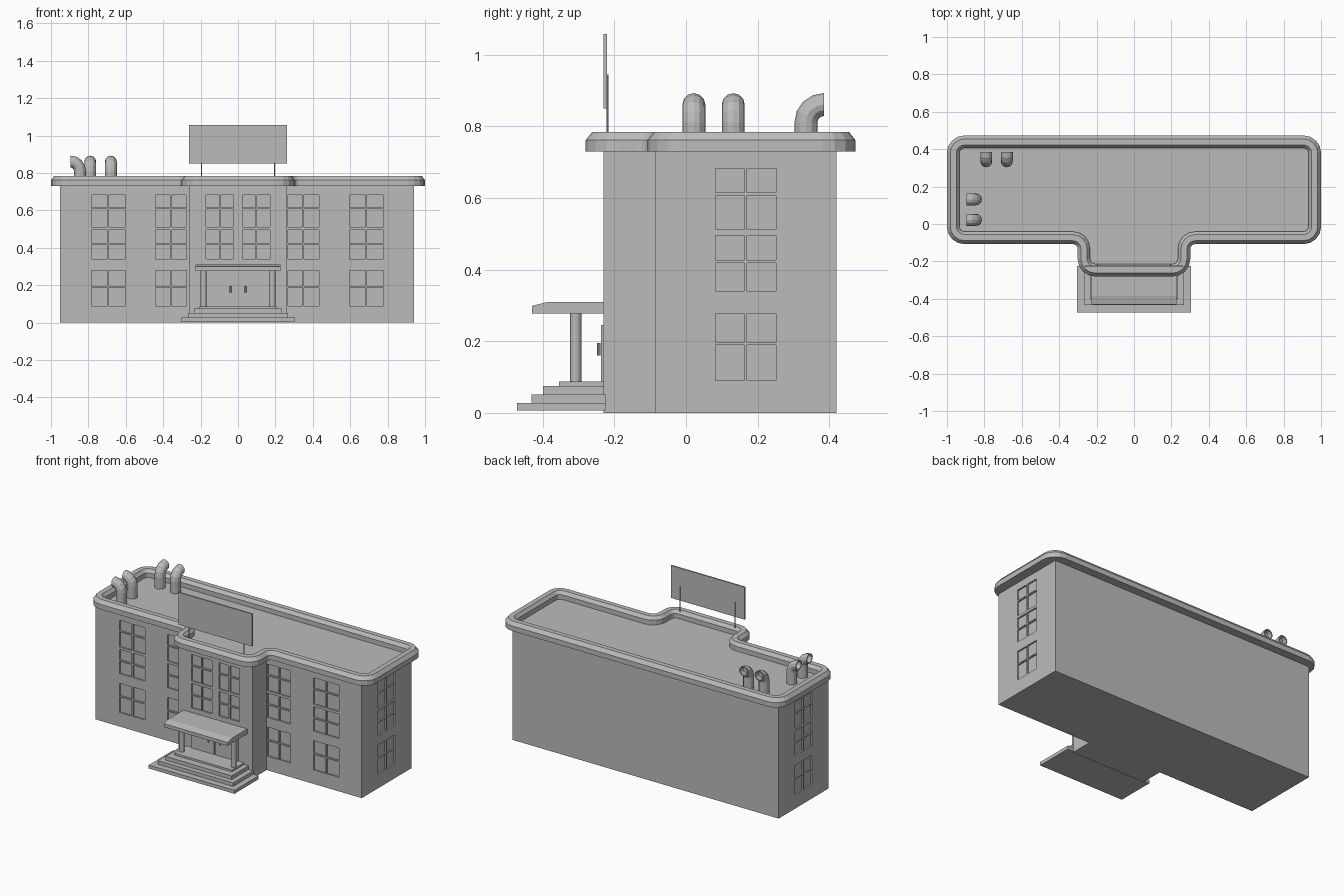
import bpy, bmesh
from math import sin, cos, pi
from mathutils import Vector

cube = bpy.data.objects.get("Cube")
if cube:
    bpy.data.objects.remove(cube, do_unlink=True)

GREY = bpy.data.materials.new("plain_grey")
GREY.use_nodes = True
GREY.diffuse_color = (0.5, 0.5, 0.5, 1)
GREY.node_tree.nodes["Principled BSDF"].inputs["Base Color"].default_value = (0.5, 0.5, 0.5, 1)


def finish(name, bm):
    bmesh.ops.recalc_face_normals(bm, faces=bm.faces)
    mesh = bpy.data.meshes.new(name)
    bm.to_mesh(mesh)
    bm.free()
    mesh.materials.append(GREY)
    ob = bpy.data.objects.new(name, mesh)
    bpy.context.collection.objects.link(ob)
    return ob


def add_box(bm, x, y, z):
    """Add a box given its (low, high) range on each axis."""
    verts = bmesh.ops.create_cube(bm, size=1)["verts"]
    for v in verts:
        v.co = [r[0] if c < 0 else r[1] for c, r in zip(v.co, (x, y, z))]


def box(name, x, y, z):
    bm = bmesh.new()
    add_box(bm, x, y, z)
    return finish(name, bm)


def prism(name, points, direction):
    """Extrude a flat outline along a vector."""
    bm = bmesh.new()
    face = bm.faces.new([bm.verts.new(p) for p in points])
    top = bmesh.ops.extrude_face_region(bm, geom=[face])["geom"]
    bmesh.ops.translate(bm, vec=direction, verts=[g for g in top if isinstance(g, bmesh.types.BMVert)])
    return finish(name, bm)


def cylinder(name, x, y, z, radius, sides):
    bm = bmesh.new()
    bmesh.ops.create_cone(bm, cap_ends=True, segments=sides, radius1=radius, radius2=radius, depth=z[1] - z[0])
    bmesh.ops.translate(bm, vec=(x, y, sum(z) / 2), verts=bm.verts)
    return finish(name, bm)


def tee(left, right, back, front, half, porch):
    """Counter-clockwise T-shaped plan."""
    return [(left, front), (-half, front), (-half, porch), (half, porch),
            (half, front), (right, front), (right, back), (left, back)]


# Walls: T-shaped block
walls = prism("walls", [(x, y, 0) for x, y in tee(-0.953, 0.94, 0.42, -0.085, 0.263, -0.23)], (0, 0, 0.735))

# Window recesses: four panes each, cut into the walls
DEPTH, BAR = 0.01, 0.004
FLOORS = [(0.09, 0.193, 0.278), (0.34, 0.423, 0.496), (0.512, 0.611, 0.683)]
panes = bmesh.new()


def window(span, floor, wall, along_x):
    low, split, high = floor
    mid = sum(span) / 2
    depth = (wall - DEPTH, wall + DEPTH)
    for s in ((span[0], mid - BAR), (mid + BAR, span[1])):
        for z in ((low, split - BAR), (split + BAR, high)):
            add_box(panes, *((s, depth) if along_x else (depth, s)), z)


for i, floor in enumerate(FLOORS):
    for span in ((-0.784, -0.602), (-0.442, -0.276), (0.268, 0.432), (0.596, 0.777)):
        window(span, floor, -0.085, True)
    for wall in (-0.953, 0.94):
        window((0.082, 0.252), floor, wall, False)
    if i:
        for span in ((-0.17, -0.025), (0.025, 0.172)):
            window(span, floor, -0.23, True)
cutter = finish("window_cutter", panes)
cutter.hide_render = True
cutter.hide_viewport = True
cut = walls.modifiers.new("windows", "BOOLEAN")
cut.operation = "DIFFERENCE"
cut.solver = "EXACT"
cut.object = cutter


# Cornice: faceted profile swept round the rounded plan
def rounded(points, radius, steps=4):
    path = []
    for i, p in enumerate(points):
        p = Vector(p)
        a = p + (Vector(points[i - 1]) - p).normalized() * radius
        b = p + (Vector(points[(i + 1) % len(points)]) - p).normalized() * radius
        centre = a + b - p
        for k in range(steps + 1):
            t = k / steps * pi / 2
            path.append(centre + (a - centre) * cos(t) + (b - centre) * sin(t))
    return path


path = rounded(tee(-0.966, 0.966, 0.439, -0.073, 0.267, -0.246), 0.06)
profile = [(0.034, 0.73), (0.034, 0.762), (0.016, 0.785), (-0.016, 0.785), (-0.032, 0.765), (-0.032, 0.73)]
bm = bmesh.new()
rings = []
for i, p in enumerate(path):
    d0 = (p - path[i - 1]).normalized()
    d1 = (path[(i + 1) % len(path)] - p).normalized()
    n = Vector((d0.y + d1.y, -d0.x - d1.x)).normalized()
    n /= n.dot(Vector((d0.y, -d0.x)))
    rings.append([bm.verts.new((p.x + n.x * o, p.y + n.y * o, z)) for o, z in profile])
for i, ring in enumerate(rings):
    for j in range(len(profile)):
        bm.faces.new((rings[i - 1][j - 1], rings[i - 1][j], ring[j], ring[j - 1]))
finish("cornice", bm)


# Roof vents: hollow bent pipes
def vent(name, x, y, direction, sides=12):
    d = Vector(direction)
    side = Vector((-d.y, d.x, 0))
    up = Vector((0, 0, 1))
    base = Vector((x, y, 0.73))
    bend, radius, elbow = 0.05, 0.032, 0.811
    stations = [(base, d)]
    for k in range(5):
        t = k / 4 * pi / 2
        centre = Vector((x, y, elbow)) + d * bend * (1 - cos(t)) + up * bend * sin(t)
        stations.append((centre, d * cos(t) - up * sin(t)))
    stations = [(c, n, radius) for c, n in stations]
    c, n, _ = stations[-1]
    stations += [(c, n, 0.025), (c - d * 0.03, n, 0.025)]
    bm = bmesh.new()
    rings = [[bm.verts.new(c + (n * cos(a) + side * sin(a)) * r)
              for a in (2 * pi * k / sides for k in range(sides))] for c, n, r in stations]
    for a, b in zip(rings, rings[1:]):
        for k in range(sides):
            bm.faces.new((a[k - 1], a[k], b[k], b[k - 1]))
    bm.faces.new(rings[0])
    bm.faces.new(rings[-1])
    finish(name, bm)


for x in (-0.79, -0.68):
    vent("back_vent", x, 0.335, (0, 1, 0))
for y in (0.022, 0.132):
    vent("side_vent", -0.845, y, (-1, 0, 0))

# Blank rooftop board on two thin posts
box("roof_board", (-0.263, 0.263), (-0.231, -0.221), (0.85, 1.058))
for x in (-0.195, 0.195):
    cylinder("board_post", x, -0.219, (0.78, 0.945), 0.003, 8)

# Entrance steps
for half, front, z in ((0.305, -0.472, (0.006, 0.028)), (0.268, -0.432, (0.028, 0.051)),
                       (0.235, -0.4, (0.051, 0.075)), (0.205, -0.355, (0.075, 0.087))):
    box("entrance_step", (-half, half), (front, -0.225), z)

# Canopy with a sloping front edge, and its columns
canopy = [(-0.225, 0.277), (-0.43, 0.277), (-0.43, 0.299), (-0.385, 0.31), (-0.225, 0.31)]
prism("canopy", [(-0.227, y, z) for y, z in canopy], (0.454, 0, 0))
for x in (-0.185, 0.185):
    cylinder("canopy_column", x, -0.308, (0.085, 0.28), 0.0155, 12)

# Double doors with knobs
for s in (-1, 1):
    box("entrance_door", sorted((s * 0.004, s * 0.165)), (-0.238, -0.225), (0.085, 0.245))
    cylinder("door_handle", s * 0.04, -0.244, (0.16, 0.195), 0.005, 8)
